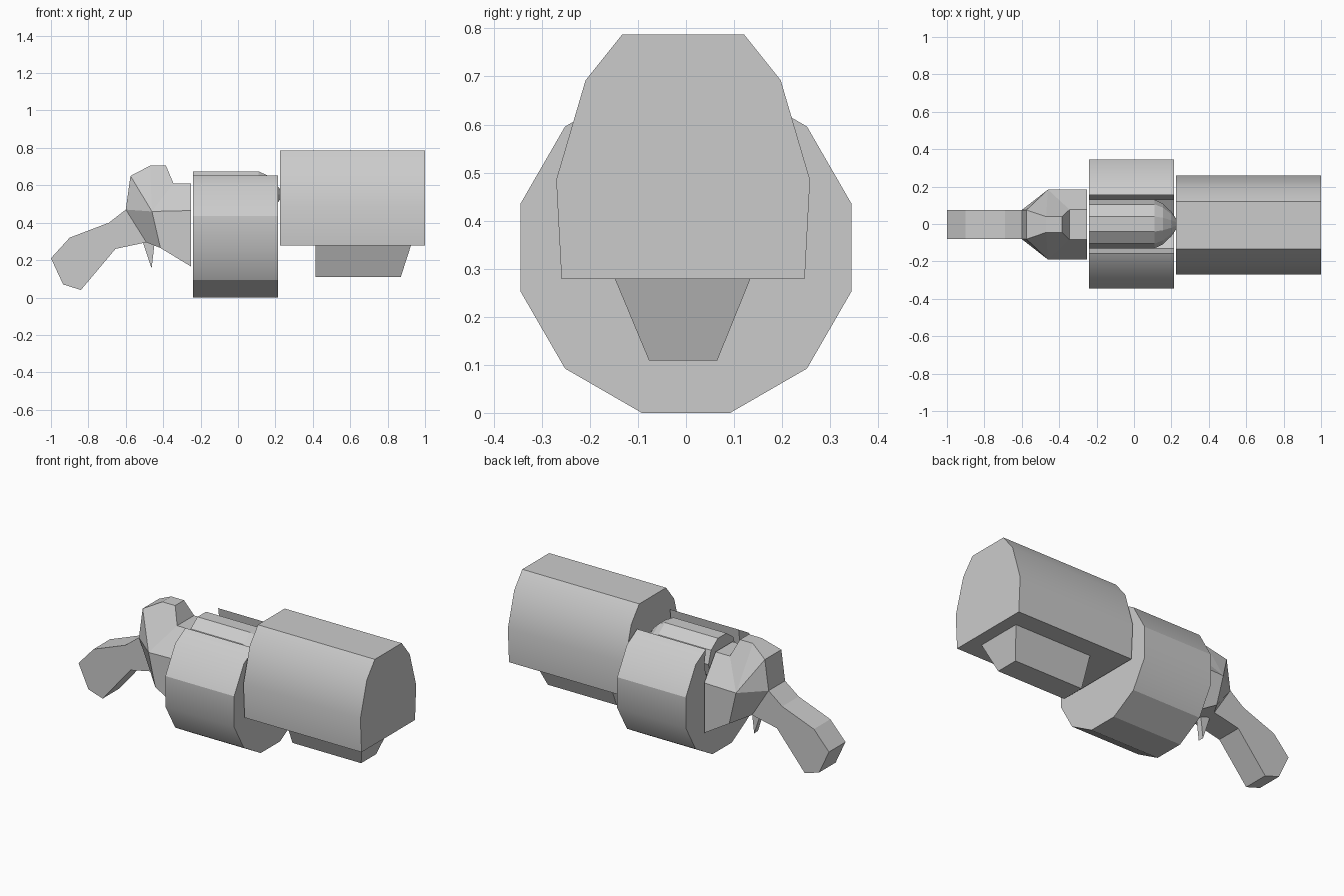
import bpy, bmesh, math

cube = bpy.data.objects.get("Cube")
if cube:
    bpy.data.objects.remove(cube, do_unlink=True)

# Single plain grey finish
grey = bpy.data.materials.new("plain grey")
grey.use_nodes = True
colour = (0.6, 0.6, 0.6, 1)
grey.diffuse_color = colour
grey.node_tree.nodes["Principled BSDF"].inputs["Base Color"].default_value = colour


def build(name, verts, faces, smooth_rule=None):
    """Make a closed mesh; edges accepted by smooth_rule are shaded smooth."""
    mesh = bpy.data.meshes.new(name)
    bm = bmesh.new()
    vs = [bm.verts.new(v) for v in verts]
    for f in faces:
        bm.faces.new([vs[i] for i in f])
    bmesh.ops.recalc_face_normals(bm, faces=bm.faces)
    if smooth_rule:
        for f in bm.faces:
            f.smooth = True
        for e in bm.edges:
            e.smooth = e.calc_face_angle(math.pi) < 0.6 and smooth_rule(e)
    bm.to_mesh(mesh)
    bm.free()
    mesh.materials.append(grey)
    obj = bpy.data.objects.new(name, mesh)
    bpy.context.collection.objects.link(obj)
    return obj


def loft(name, rings, smooth_rule=None):
    """Skin a list of equal-length rings and cap both ends."""
    n = len(rings[0])
    faces = [list(range(n)), list(range((len(rings) - 1) * n, len(rings) * n))]
    for r in range(len(rings) - 1):
        a, b = r * n, (r + 1) * n
        for i in range(n):
            j = (i + 1) % n
            faces.append([a + i, a + j, b + j, b + i])
    return build(name, [v for ring in rings for v in ring], faces, smooth_rule)


def section(x, half, centre=0.0):
    """Symmetric cross-section at x from a half outline of (y, z)."""
    return ([(x, centre + y, z) for y, z in half]
            + [(x, centre - y, z) for y, z in reversed(half)])


# Barrel
barrel_half = [(0.127, 0.787), (0.203, 0.692), (0.264, 0.485), (0.253, 0.279)]
loft("barrel", [section(x, barrel_half, -0.006) for x in (0.225, 1.0)],
     lambda e: True)

# Tapered block below the barrel
loft("barrel_underlug", [
    [(0.415, -0.148, 0.279), (0.925, -0.148, 0.279), (0.925, 0.134, 0.279), (0.415, 0.134, 0.279)],
    [(0.415, -0.077, 0.109), (0.87, -0.077, 0.109), (0.87, 0.065, 0.109), (0.415, 0.065, 0.109)]])

# Twelve-sided drum with an open chamber along its top
mid, radius = 0.344, 0.356
drum_half = [(0.05, 0.39), (0.13, 0.44), (0.17, 0.55), (0.155, 0.652)]
for k in range(5):
    a = math.radians(45 - 30 * k)
    drum_half.append((radius * math.cos(a), mid + radius * math.sin(a)))


def drum_smooth(e):
    z = sum(v.co.z for v in e.verts) / 2
    return abs(z - 0.25) < 0.03 or abs(z - 0.596) < 0.02


loft("drum", [section(x, drum_half) for x in (-0.24, 0.215)], drum_smooth)

# Ten-sided round lying in the chamber
stations = [(-0.24, 0.13), (0.11, 0.13), (0.155, 0.108), (0.2, 0.065), (0.224, 0.03)]
loft("chambered_round", [
    [(x, r * math.cos(math.tau * i / 10), 0.551 + r * math.sin(math.tau * i / 10))
     for i in range(10)] for x, r in stations])

# Rear frame: one side's corners mirrored across the middle
side = [(-0.6, 0.078, 0.47), (-0.575, 0.078, 0.65), (-0.47, 0.042, 0.705),
        (-0.385, 0.042, 0.705), (-0.345, 0.08, 0.61), (-0.25, 0.08, 0.61),
        (-0.25, 0.187, 0.465), (-0.46, 0.187, 0.46), (-0.25, 0.187, 0.165),
        (-0.415, 0.187, 0.265), (-0.49, 0.078, 0.295)]
n = len(side)
side_faces = [[2, 3, 4, 7], [4, 5, 6, 7], [1, 2, 7], [0, 1, 7], [0, 7, 9, 10], [7, 6, 8, 9]]
rim = [0, 1, 2, 3, 4, 5, 6, 8, 9, 10]
frame_faces = side_faces + [[i + n for i in f] for f in side_faces]
for a, b in zip(rim, rim[1:] + rim[:1]):
    frame_faces.append([a, b, b + n, a + n])
build("frame", [(x, s * y - 0.003, z) for s in (1, -1) for x, y, z in side], frame_faces)

# Grip
grip = [(-0.6, 0.47), (-0.69, 0.4), (-0.9, 0.32), (-1.0, 0.21), (-0.935, 0.07),
        (-0.84, 0.04), (-0.655, 0.26), (-0.49, 0.295)]
loft("grip", [[(x, y, z) for x, z in grip] for y in (-0.081, 0.075)])

# Trigger
trigger = [(-0.51, 0.3), (-0.462, 0.155), (-0.445, 0.3)]
loft("trigger", [[(x, y, z) for x, z in trigger] for y in (-0.02, 0.015)])
